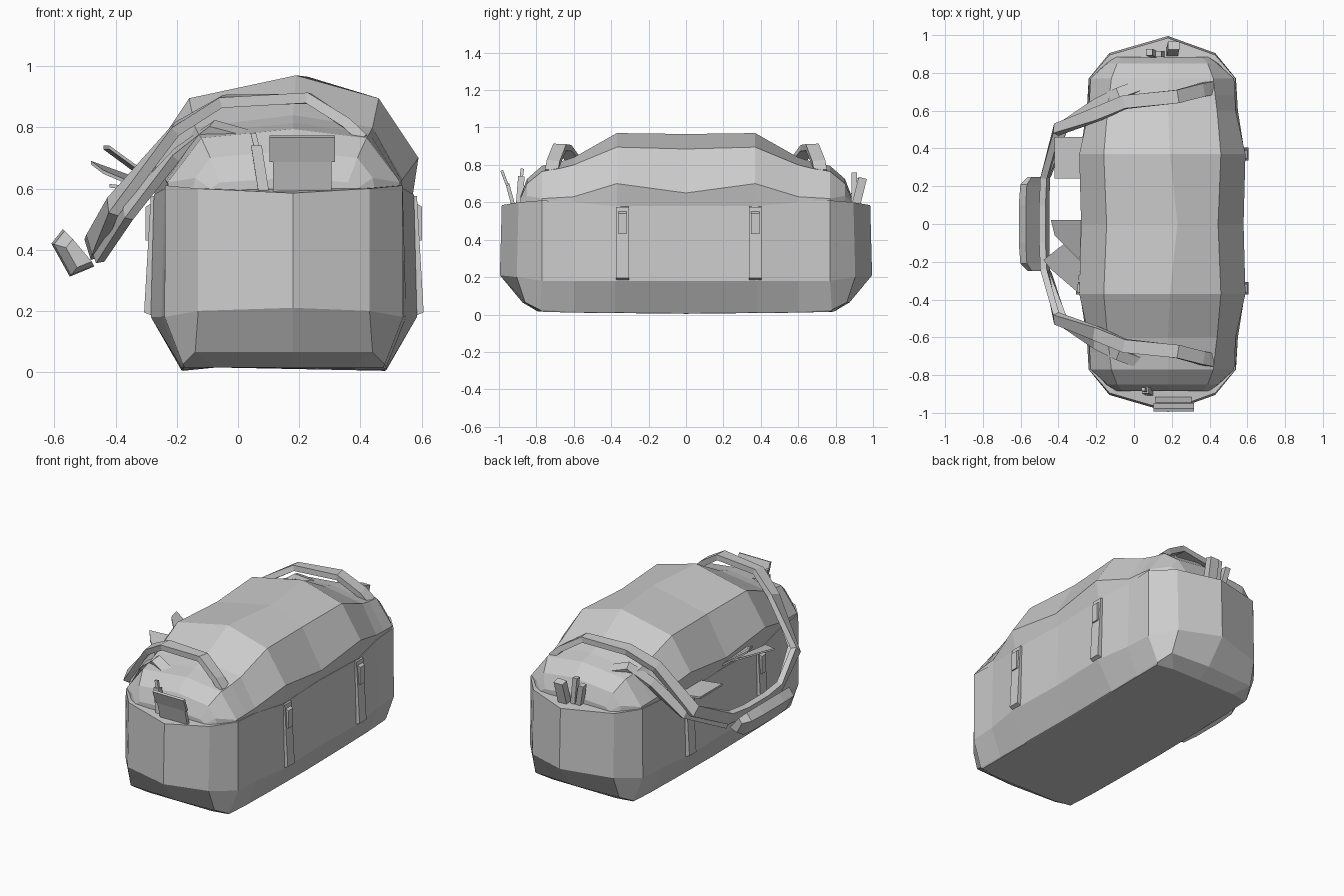
import bpy
import bmesh
from mathutils import Vector

cube = bpy.data.objects.get("Cube")
if cube:
    bpy.data.objects.remove(cube, do_unlink=True)

fabric = bpy.data.materials.new("grey_fabric")
fabric.use_nodes = True
GREY = (0.6, 0.6, 0.6, 1)
fabric.diffuse_color = GREY
fabric.node_tree.nodes["Principled BSDF"].inputs["Base Color"].default_value = GREY
CX = 0.15  # centre line of the bag


def finish(name, bm):
    bmesh.ops.recalc_face_normals(bm, faces=bm.faces)
    mesh = bpy.data.meshes.new(name)
    bm.to_mesh(mesh)
    bm.free()
    mesh.materials.append(fabric)
    obj = bpy.data.objects.new(name, mesh)
    bpy.context.collection.objects.link(obj)
    return obj


def loft(name, rings):
    """Skin a list of equally long closed rings and cap both ends."""
    bm = bmesh.new()
    rows = [[bm.verts.new(p) for p in ring] for ring in rings]
    n = len(rows[0])
    for a, b in zip(rows, rows[1:]):
        for i in range(n):
            j = (i + 1) % n
            bm.faces.new((a[i], a[j], b[j], b[i]))
    bm.faces.new(rows[0])
    bm.faces.new(rows[-1])
    return finish(name, bm)


def outline(quarter):
    """Mirror a quarter of a plan (dx, y, z) into a closed ring."""
    right = quarter + [(dx, -y, z) for dx, y, z in quarter[-2::-1]]
    left = [(-dx, y, z) for dx, y, z in right[-2:0:-1]]
    return [(CX + dx + (0.03 if dx == 0 else 0), y, z) for dx, y, z in right + left]


def band(name, path, width, thick):
    """Flat webbing along a path, facing away from the bag."""
    pts = [Vector(p) for p in path]
    rings = []
    for i, p in enumerate(pts):
        t = (pts[min(i + 1, len(pts) - 1)] - pts[max(i - 1, 0)]).normalized()
        out = Vector((p.x - CX, 0, p.z - 0.6))
        side = t.cross(out).normalized() * width / 2
        up = side.cross(t).normalized() * thick / 2
        rings.append([p + side + up, p - side + up, p - side - up, p + side - up])
    return loft(name, rings)


def stick(name, a, b, size):
    """Square rod, or a flat board, between two points."""
    a, b = Vector(a), Vector(b)
    u = Vector((size[0] / 2, 0, 0))
    v = u.cross(b - a).normalized() * size[1] / 2
    return loft(name, [[p + u + v, p - u + v, p - u - v, p + u - v] for p in (a, b)])


# Lower tub with filled end pockets
tub = [
    outline([(0, .79, .015), (.22, .79, .015), (.325, .77, .015), (.33, .6, .01), (.33, .38, .008), (.33, 0, .004)]),
    outline([(0, .875, .065), (.29, .86, .065), (.33, .78, .025), (.335, .6, .015), (.335, .38, .01), (.335, 0, .006)]),
    outline([(0, .995, .21), (.28, .905, .20), (.39, .77, .18), (.4, .6, .18), (.435, .38, .18), (.425, 0, .18)]),
    outline([(0, .985, .585), (.28, .895, .60), (.388, .77, .61), (.39, .6, .60), (.425, .38, .58), (.41, 0, .58)]),
    outline([(0, .89, .60), (.22, .84, .60), (.3, .74, .60), (.3, .6, .58), (.3, .38, .57), (.3, 0, .57)]),
]
loft("bag_tub", tub)

# Domed upper body: half width and height of hem, side fold, shoulder, then crown
stations = [
    (0, (.405, .57), (.43, .65), (.295, .885), (.23, .965)),
    (.37, (.42, .57), (.44, .70), (.31, .895), (.19, .97)),
    (.60, (.385, .58), (.388, .63), (.29, .80), (.18, .84)),
    (.68, (.382, .58), (.385, .625), (.28, .78), (.18, .815)),
    (.77, (.375, .58), (.38, .62), (.27, .765), (.18, .795)),
    (.85, (.30, .58), (.29, .635), (.24, .70), (.18, .725)),
    (.885, (.25, .58), (.24, .60), (.21, .62), (.18, .635)),
]


def arch(y, hem, fold, shoulder, crown):
    right = [(CX + w, y, z) for w, z in (hem, fold, shoulder)]
    left = [(2 * CX - x, y, z) for x, y, z in reversed(right)]
    return right + [(crown[0], y, crown[1])] + left


rows = [arch(-s[0], *s[1:]) for s in stations[:0:-1]] + [arch(*s) for s in stations]
loft("bag_top", rows)


def both_ends(half):
    return half + [(x, -y, z) for x, y, z in half[::-1]]


# Long carrying strap with a shoulder pad and lower branches
strap = [(.41, -.72, .76), (.36, -.71, .81), (.23, -.675, .895), (-.05, -.645, .885),
         (-.2, -.58, .795), (-.41, -.50, .54), (-.47, -.25, .42), (-.475, -.1, .405)]
band("carry_strap", both_ends(strap), .07, .035)
pad = [(-.61, .42), (-.573, .467), (-.47, .345), (-.55, .312)]
pad_mid = [sum(c) / 4 for c in zip(*pad)]
pad_rings = []
for y, scale in ((-.25, .6), (-.21, .93), (-.1, 1), (.1, 1), (.21, .93), (.25, .6)):
    pad_rings.append([(pad_mid[0] + (x - pad_mid[0]) * scale + .06 * (1 - scale), y,
                       pad_mid[1] + (z - pad_mid[1]) * scale) for x, z in pad])
loft("shoulder_pad", pad_rings)
branch = [(.04, -.735, .765), (-.08, -.69, .80), (-.2, -.63, .71), (-.36, -.53, .525), (-.46, -.25, .385)]
for s, where in ((1, "front"), (-1, "back")):
    band("strap_branch_" + where, [(x, y * s, z) for x, y, z in branch], .06, .03)

# Side webbing with buckles
for side, label in ((1, "left"), (-1, "right")):
    for y in (-.34, .37):
        tail = "_front_" if y < 0 else "_back_"

        def plate(name, profile, half):
            loft(name, [[(CX + side * d, y + h, z) for d, z in profile] for h in (-half, half)])

        plate("webbing" + tail + label, [(.42, .18), (.457, .195), (.435, .575), (.39, .58)], .034)
        plate("buckle" + tail + label, [(.42, .43), (.452, .43), (.452, .54), (.42, .56)], .022)


# Loose flaps on the strap side
def flap(name, corners):
    lower = [(x, y, z - .012) for x, y, z in corners]
    loft(name, [lower, corners])


flap("side_flap", [(-.25, .24, .595), (-.42, .24, .615), (-.42, .46, .615), (-.25, .46, .595)])
flap("folded_flap_upper", [(-.25, .02, .60), (-.44, .02, .74), (-.42, -.06, .74), (-.24, -.24, .61)])
flap("folded_flap_lower", [(-.26, -.02, .61), (-.48, -.19, .69), (-.44, -.24, .66), (-.30, -.36, .60)])

# Items in the front pocket
stick("booklet", (.21, -.92, .57), (.21, -.955, .70), (.19, .02))
stick("booklet_cover", (.21, -.955, .69), (.21, -.985, .77), (.215, .015))
stick("front_pen", (.09, -.895, .55), (.06, -.88, .74), (.035, .035))
stick("front_pen_tip", (.06, -.88, .74), (.05, -.875, .78), (.018, .018))

# Items in the back pocket
stick("back_pen_low", (.12, .89, .55), (.08, .91, .73), (.035, .035))
stick("back_pen_mid", (.15, .90, .55), (.13, .90, .76), (.03, .03))
stick("back_marker", (.20, .90, .55), (.21, .945, .73), (.06, .045))
